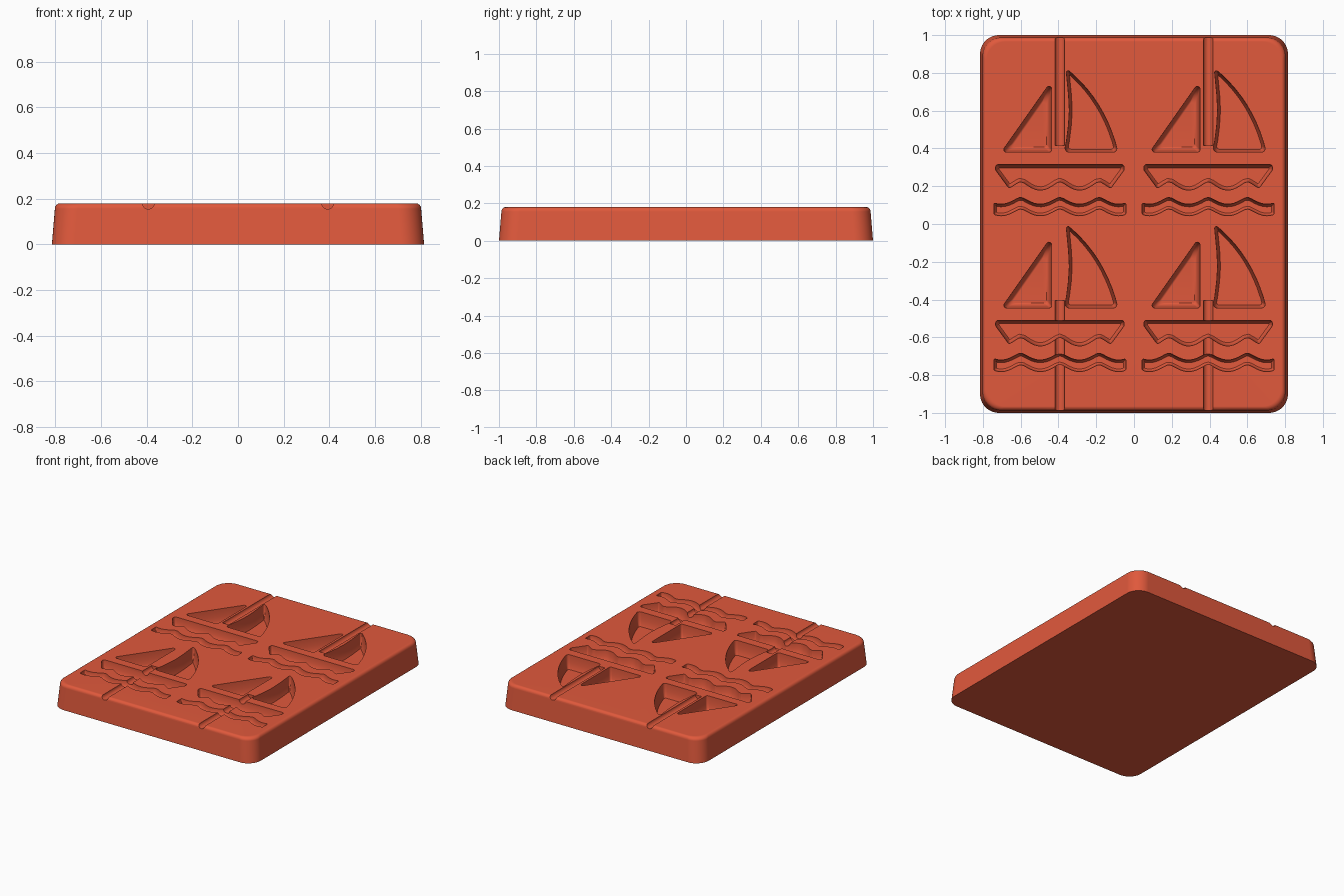
import bpy, bmesh, math
from mathutils import Vector

if "Cube" in bpy.data.objects:
    bpy.data.objects.remove(bpy.data.objects["Cube"])

TOP = 0.18
COLUMNS = (-0.3925, 0.3925)
ROWS = (0.0, -0.825)

red = bpy.data.materials.new("brick red silicone")
red.use_nodes = True
red.diffuse_color = (0.75, 0.10, 0.045, 1)
red.node_tree.nodes["Principled BSDF"].inputs["Base Color"].default_value = red.diffuse_color


def rounded_ring(points, inset, radius, steps):
    """Inset a counter-clockwise outline, then round each corner with an arc."""
    n = len(points)
    pts = [Vector(p) for p in points]
    moved = []
    for i in range(n):
        a = (pts[i] - pts[i - 1]).normalized()
        b = (pts[(i + 1) % n] - pts[i]).normalized()
        na, nb = Vector((-a.y, a.x)), Vector((-b.y, b.x))
        moved.append(pts[i] + (na + nb) * inset / (1 + na.dot(nb)))
    ring = []
    for i in range(n):
        p, before, after = moved[i], moved[i - 1], moved[(i + 1) % n]
        a, b = before - p, after - p
        turn = math.pi - a.angle(b)
        trim = min(radius * math.tan(turn / 2), 0.45 * a.length, 0.45 * b.length)
        start, end = p + a.normalized() * trim, p + b.normalized() * trim
        w = math.cos(turn / 2)
        if turn < 0.3:
            ring += [p]
            continue
        for k in range(steps + 1):
            t = k / steps
            c = ((1 - t) ** 2, 2 * w * t * (1 - t), t * t)
            ring.append((start * c[0] + p * c[1] + end * c[2]) / sum(c))
    return ring


def loft(bm, points, profile, radius, offset=(0, 0), steps=6):
    """Closed solid through outlines given as (height, inset)."""
    base = rounded_ring(points, 0, radius, steps)
    rings = []
    for z, inset in profile:
        ring = rounded_ring(points, inset, radius, steps)
        if len(ring) != len(base):
            continue
        rings.append([bm.verts.new((v.x + offset[0], v.y + offset[1], z)) for v in ring])
    for lower, upper in zip(rings, rings[1:]):
        for i in range(len(lower)):
            j = (i + 1) % len(lower)
            bm.faces.new((lower[i], lower[j], upper[j], upper[i]))
    bm.faces.new(rings[0])
    bm.faces.new(rings[-1])


def finish(bm, name):
    bmesh.ops.recalc_face_normals(bm, faces=bm.faces)
    mesh = bpy.data.meshes.new(name)
    bm.to_mesh(mesh)
    bm.free()
    mesh.materials.append(red)
    obj = bpy.data.objects.new(name, mesh)
    bpy.context.collection.objects.link(obj)
    return obj


def bowl(depth, inset):
    """Profile of a cavity with curved walls and a flat floor."""
    angles = [math.radians(a) for a in (12, 30, 48, 66, 90)]
    return [(TOP + 0.02, 0)] + [
        (TOP - depth * math.sin(a), inset * (1 - math.cos(a))) for a in angles]


def ripple(x):
    return 1 - math.sqrt(math.sin(math.pi * x / 0.2075) ** 2 + 0.04)


def span(half, count):
    return [-half + 2 * half * i / count for i in range(count + 1)]


# Tapered slab with a rounded upper edge
slab_outline = [(-0.815, -1), (0.815, -1), (0.815, 1), (-0.815, 1)]
slab_profile = [(0, 0), (TOP - 0.024, 0.013)]
for k in range(1, 5):
    a = math.pi / 8 * k
    slab_profile.append((TOP - 0.024 * (1 - math.sin(a)), 0.013 + 0.022 * (1 - math.cos(a))))
bm = bmesh.new()
loft(bm, slab_outline, slab_profile, 0.1, steps=10)
mold = finish(bm, "mold_slab")

# Outlines of one boat, relative to its column centre
small_sail = [(-0.31, 0.38), (-0.043, 0.38), (-0.043, 0.76)]

foot, bulge, peak = Vector((0.308, 0.38)), Vector((0.24, 0.66)), Vector((0.032, 0.825))
leech = [foot * (1 - t) ** 2 + bulge * 2 * t * (1 - t) + peak * t * t
         for t in [i / 10 for i in range(11)]]
large_sail = [(0.022, 0.38)] + leech + [(0.046, 0.68), (0.05, 0.6), (0.045, 0.52), (0.035, 0.44)]

hull = [(x, 0.18 + 0.055 * ripple(x)) for x in span(0.27, 28)]
hull += [(0.34, 0.285), (0.34, 0.315), (-0.34, 0.315), (-0.34, 0.285)]

wave_line = [(x, 0.075 + 0.045 * ripple(x)) for x in span(0.35, 36)]
wave = [(x, y - 0.031) for x, y in wave_line] + [(x, y + 0.031) for x, y in reversed(wave_line)]

cavities = {
    "small_sail_cutter": (small_sail, 0.11, 0.028, 0.014),
    "large_sail_cutter": (large_sail, 0.11, 0.026, 0.022),
    "hull_cutter": (hull, 0.085, 0.03, 0.014),
    "wave_cutter": (wave, 0.05, 0.024, 0.028),
}

cutters = []
for name, (outline, depth, inset, radius) in cavities.items():
    bm = bmesh.new()
    for cx in COLUMNS:
        for cy in ROWS:
            loft(bm, outline, bowl(depth, inset), radius, (cx, cy))
    cutters.append(finish(bm, name))

# Stick grooves running out through the back and front edges
bm = bmesh.new()
for cx in COLUMNS:
    for y0, y1 in ((0.415, 1.1), (-1.1, -0.405)):
        made = bmesh.ops.create_cone(bm, cap_ends=True, segments=24, radius1=0.026,
                                     radius2=0.026, depth=y1 - y0)
        for v in made["verts"]:
            x, y, z = v.co
            v.co = (cx + x, (y0 + y1) / 2 + z, TOP + 0.001 + y)
cutters.append(finish(bm, "stick_groove_cutter"))

# Carve the cavities
bpy.context.view_layer.objects.active = mold
mold.select_set(True)
for cutter in cutters:
    cutter.hide_render = True
    mod = mold.modifiers.new(cutter.name, "BOOLEAN")
    mod.operation = "DIFFERENCE"
    mod.solver = "EXACT"
    mod.object = cutter
    bpy.ops.object.modifier_apply(modifier=mod.name)
    bpy.data.objects.remove(cutter)

# Smooth walls with a flat top face
bpy.ops.object.shade_smooth_by_angle(angle=math.radians(35))
weighted = mold.modifiers.new("even shading", "WEIGHTED_NORMAL")
weighted.keep_sharp = True
